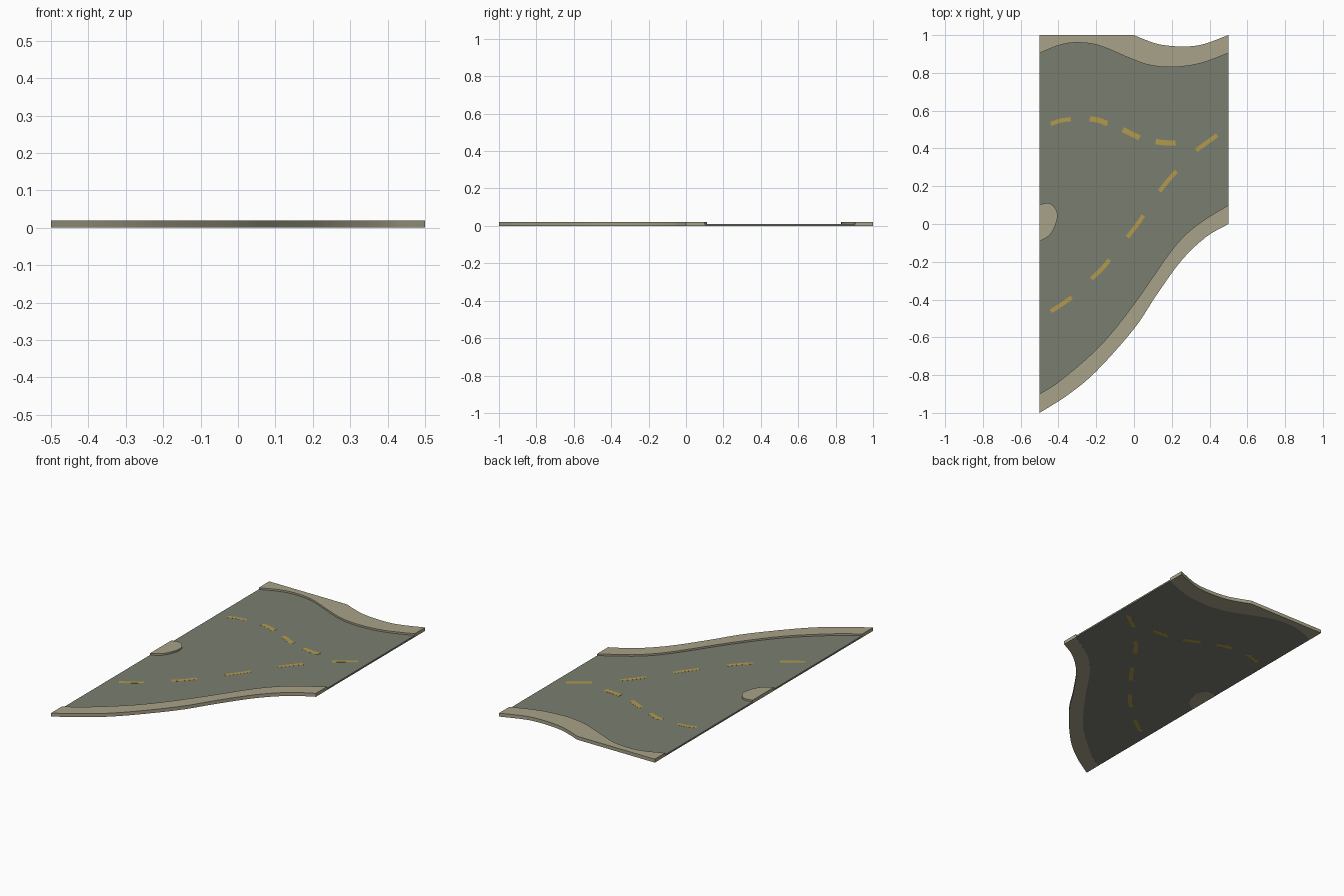
import bpy, bmesh, math
from mathutils import Vector

if "Cube" in bpy.data.objects:
    bpy.data.objects.remove(bpy.data.objects["Cube"])


def material(name, rgb):
    m = bpy.data.materials.new(name)
    m.diffuse_color = (*rgb, 1)
    m.use_nodes = True
    m.node_tree.nodes["Principled BSDF"].inputs["Base Color"].default_value = m.diffuse_color
    return m


PAVING = material("pale_paving", (0.39, 0.365, 0.25))
ASPHALT = material("grey_asphalt", (0.195, 0.208, 0.16))
YELLOW = material("yellow_paint", (0.445, 0.328, 0.075))


def smooth(pts, steps=5):
    """Catmull-Rom curve through the points."""
    p = [Vector(q) for q in pts]
    p = [2 * p[0] - p[1]] + p + [2 * p[-1] - p[-2]]
    out = []
    for a, b, c, d in zip(p, p[1:], p[2:], p[3:]):
        for i in range(steps):
            t = i / steps
            out.append(0.5 * (2 * b + (c - a) * t + (2 * a - 5 * b + 4 * c - d) * t * t
                              + (3 * b - a - 3 * c + d) * t ** 3))
    return out + [p[-2]]


def slab(name, outline, z0, z1, mat):
    """Extrude a flat outline between two heights."""
    bm = bmesh.new()
    face = bm.faces.new([bm.verts.new((q[0], q[1], z0)) for q in outline])
    ext = bmesh.ops.extrude_face_region(bm, geom=[face], use_keep_orig=True)
    for v in ext["geom"]:
        if isinstance(v, bmesh.types.BMVert):
            v.co.z = z1
    bmesh.ops.recalc_face_normals(bm, faces=bm.faces)
    me = bpy.data.meshes.new(name)
    bm.to_mesh(me)
    bm.free()
    me.materials.append(mat)
    ob = bpy.data.objects.new(name, me)
    bpy.context.collection.objects.link(ob)
    bpy.context.view_layer.objects.active = ob
    ob.select_set(True)
    bpy.ops.object.shade_smooth_by_angle(angle=math.radians(30))
    ob.select_set(False)
    return ob


# Edge curves, all running from left to right
north_inner = smooth([(-.5, .905), (-.39, .948), (-.3, .96), (-.185, .945), (-.015, .875),
                      (.08, .842), (.2, .83), (.35, .85), (.5, .905)])
north_outer = [Vector((-.5, 1))] + smooth([(0, 1), (.06, .975), (.14, .95), (.25, .94),
                                           (.36, .95), (.5, 1)])
south_inner = smooth([(-.5, -.9), (-.385, -.825), (-.175, -.64), (.01, -.41), (.18, -.165),
                      (.28, -.05), (.385, .03), (.5, .1)])
south_outer = smooth([(-.5, -1), (-.35, -.905), (-.2, -.78), (0, -.555), (.12, -.375),
                      (.25, -.195), (.38, -.07), (.5, 0)])
# Traffic island edge, bottom to top
island = smooth([(-.5, -.092), (-.45, -.062), (-.42, -.015), (-.405, .04), (-.415, .08),
                 (-.45, .11), (-.5, .103)])

# Pavements, island and road
slab("north_pavement", north_inner + north_outer[::-1], 0, .02, PAVING)
slab("south_pavement", south_outer + south_inner[::-1], 0, .02, PAVING)
slab("traffic_island", island, 0, .02, PAVING)
slab("road", south_inner + north_inner[::-1] + island[::-1], .0004, .01, ASPHALT)

# Lane dashes, each following a short three-point curve
dashes = [
    ((-.44, .53), (-.39, .547), (-.335, .555)),
    ((-.235, .557), (-.19, .55), (-.14, .532)),
    ((-.06, .5), (-.015, .478), (.03, .456)),
    ((.115, .436), (.165, .43), (.22, .428)),
    ((.33, .39), (.385, .431), (.44, .47)),
    ((.135, .173), (.18, .23), (.224, .28)),
    ((-.035, -.07), (.01, -.012), (.05, .045)),
    ((-.225, -.29), (-.175, -.243), (-.13, -.19)),
    ((-.44, -.462), (-.385, -.427), (-.33, -.388)),
]
for n, path in enumerate(dashes):
    half = .014 if n in (1, 2, 3) else .011
    line = smooth(path, 3)
    d = (line[-1] - line[0]).normalized()
    side = Vector((-d.y, d.x)) * half
    slab(f"lane_dash_{n + 1}", [q - side for q in line] + [q + side for q in line[::-1]],
         0, .0106, YELLOW)
